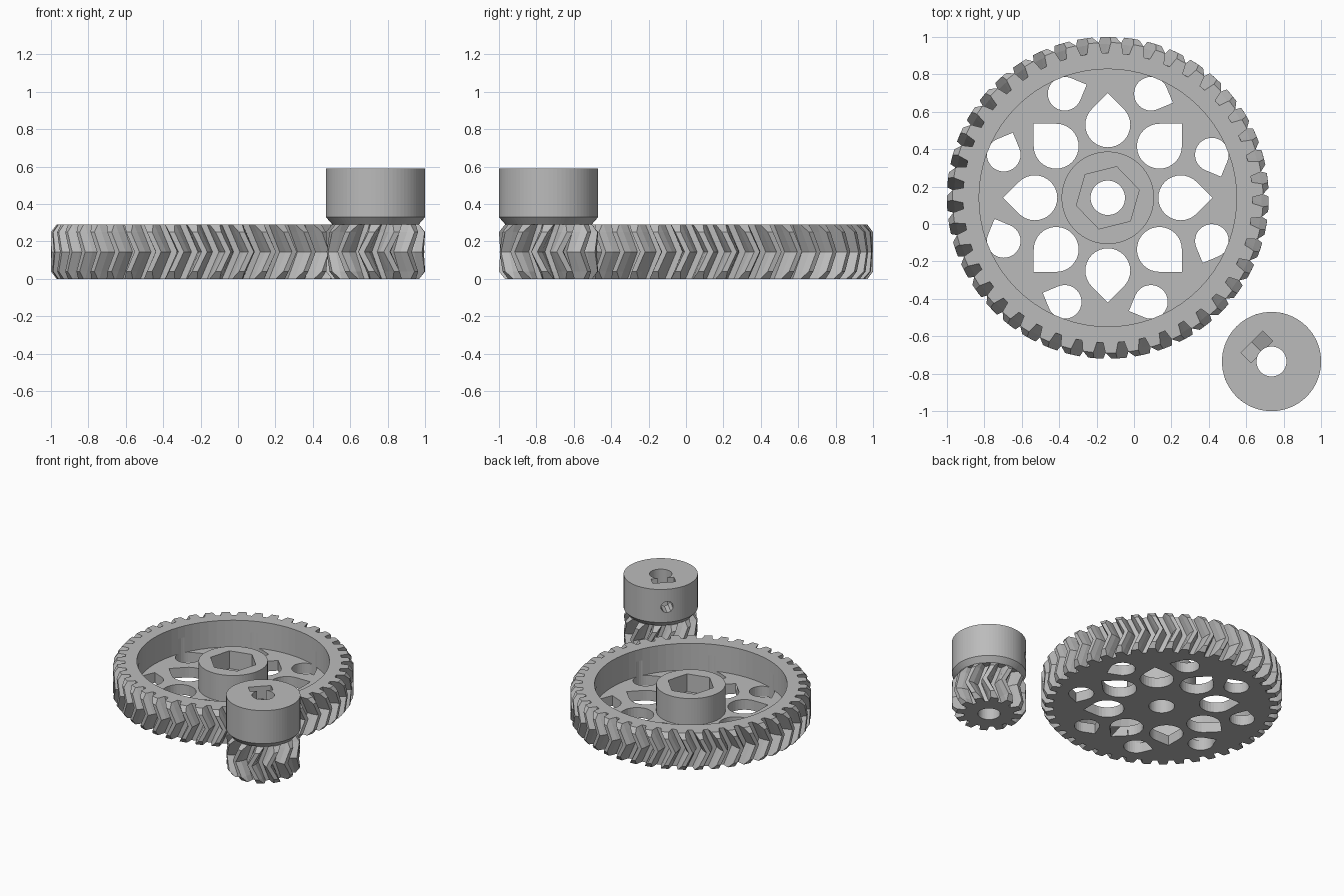
import bpy
import bmesh
from math import sin, cos, pi, radians, sqrt
from mathutils import Matrix, Vector

cube = bpy.data.objects.get("Cube")
if cube:
    bpy.data.objects.remove(cube, do_unlink=True)

grey = bpy.data.materials.new("plain grey")
grey.use_nodes = True
grey.diffuse_color = (0.5, 0.5, 0.5, 1)
grey.node_tree.nodes["Principled BSDF"].inputs["Base Color"].default_value = (0.5, 0.5, 0.5, 1)

HEIGHT = 0.29
WHEEL = Vector((-0.14, 0.14, 0))
PINION = Vector((0.735, -0.735, 0))


def loft(name, rings, at=(0, 0, 0), closed=False):
    """Skin matching rings of points into a solid, capped or wrapped round."""
    bm = bmesh.new()
    rows = [[bm.verts.new(p) for p in ring] for ring in rings]
    n = len(rows[0])
    pairs = list(zip(rows, rows[1:])) + ([(rows[-1], rows[0])] if closed else [])
    for a, b in pairs:
        for i in range(n):
            j = (i + 1) % n
            bm.faces.new((a[i], a[j], b[j], b[i]))
    if not closed:
        bm.faces.new(rows[0][::-1])
        bm.faces.new(rows[-1])
    bmesh.ops.recalc_face_normals(bm, faces=bm.faces)
    mesh = bpy.data.meshes.new(name)
    bm.to_mesh(mesh)
    bm.free()
    mesh.materials.append(grey)
    obj = bpy.data.objects.new(name, mesh)
    obj.location = at
    bpy.context.collection.objects.link(obj)
    return obj


def circle(r, z, n=72, start=0):
    return [(r * cos(start + 2 * pi * i / n), r * sin(start + 2 * pi * i / n), z) for i in range(n)]


def cylinder(name, r, z0, z1, at, n=72, start=0):
    return loft(name, [circle(r, z0, n, start), circle(r, z1, n, start)], at)


def gear(name, teeth, outer, twist, phase, at):
    """Herringbone gear with bevelled tooth ends."""
    module = 2 * outer / (teeth + 2)
    root, pitch = outer - 2.25 * module, outer - module
    step = 2 * pi / teeth

    def half_width(r):
        if r < pitch:
            return 0.25 + 0.1 * (pitch - r) / (pitch - root)
        return 0.25 - 0.13 * (r - pitch) / (outer - pitch)

    rings = []
    for z, trim in ((0, 0.03), (0.04, 0), (HEIGHT / 2, 0), (HEIGHT - 0.04, 0), (HEIGHT, 0.03)):
        turn = phase + twist * (1 - abs(2 * z / HEIGHT - 1))
        radii = [root, pitch, outer - trim]
        side = [(r, half_width(r)) for r in radii]
        outline = [(r, -w) for r, w in side] + side[::-1]
        rings.append([(r * cos(turn + step * (k + w)), r * sin(turn + step * (k + w)), z)
                      for k in range(teeth) for r, w in outline])
    return loft(name, rings, at)


def cut(obj, *cutters):
    """Subtract each cutter, then discard it."""
    for c in cutters:
        mod = obj.modifiers.new("cut", "BOOLEAN")
        mod.operation, mod.solver, mod.object = "DIFFERENCE", "EXACT", c
    bpy.context.view_layer.update()
    result = obj.evaluated_get(bpy.context.evaluated_depsgraph_get())
    mesh = bpy.data.meshes.new_from_object(result)
    obj.modifiers.clear()
    obj.data = mesh
    for c in cutters:
        bpy.data.objects.remove(c, do_unlink=True)


def teardrop(r, distance, angle, tip):
    """Round hole with a right-angled point towards the tip direction."""
    centre = Vector((distance * cos(angle), distance * sin(angle), 0))
    arc = [tip + pi / 4 + 1.5 * pi * i / 24 for i in range(25)]
    pts = [(r * cos(a), r * sin(a)) for a in arc]
    pts.append((r * sqrt(2) * cos(tip), r * sqrt(2) * sin(tip)))
    return loft("teardrop_cutter", [[(x, y, z) for x, y in pts] for z in (-0.1, 0.2)], WHEEL + centre)


# Large wheel: recessed web, hub with hexagonal socket, teardrop openings
wheel = gear("large_gear", 43, 0.86, radians(200 / 43), radians(179), WHEEL)
floor = 0.08
recess = loft("recess_cutter", [circle(0.247, floor), circle(0.688, floor),
                                circle(0.688, 0.4), circle(0.247, 0.4)], WHEEL, closed=True)
socket = cylinder("socket_cutter", 0.173, 0.15, 0.4, WHEEL, 6, radians(14))
bore = cylinder("bore_cutter", 0.092, -0.1, 0.4, WHEEL, 48)
holes = []
for k in range(8):
    a = k * pi / 4
    holes.append(teardrop(0.12, 0.39, a, a))
    b = a + pi / 8
    holes.append(teardrop(0.09, 0.602, b, b - pi / 2))
cut(wheel, recess, socket, bore, *holes)

# Small pinion, turning the opposite way
pinion = gear("small_gear", 12, 0.265, -radians(200 / 12), 0, PINION)
cut(pinion, cylinder("bore_cutter", 0.08, -0.1, 0.4, PINION, 48))

# Collar above the pinion with a bevelled lower edge
collar = loft("collar", [circle(0.23, HEIGHT), circle(0.265, 0.33), circle(0.265, 0.59)], PINION)
bore = cylinder("bore_cutter", 0.08, 0.2, 0.7, PINION, 48)

# Nut slot and set screw hole, both facing the large wheel
across, mid = 0.083, 0.45
point = across * 2 / sqrt(3)
nut = [(-across, 0.7), (-across, mid - point / 2), (0, mid - point),
       (across, mid - point / 2), (across, 0.7)]
slot = loft("nut_cutter", [[(x, y, z) for y, z in nut] for x in (0.073, 0.148)], PINION)
slot.rotation_euler.z = radians(135)
screw = cylinder("screw_cutter", 0.045, 0, 0.4, PINION + Vector((0, 0, mid)), 10)
screw.rotation_euler = (Matrix.Rotation(radians(135), 3, "Z") @ Matrix.Rotation(pi / 2, 3, "Y")).to_euler()
cut(collar, bore, slot, screw)
